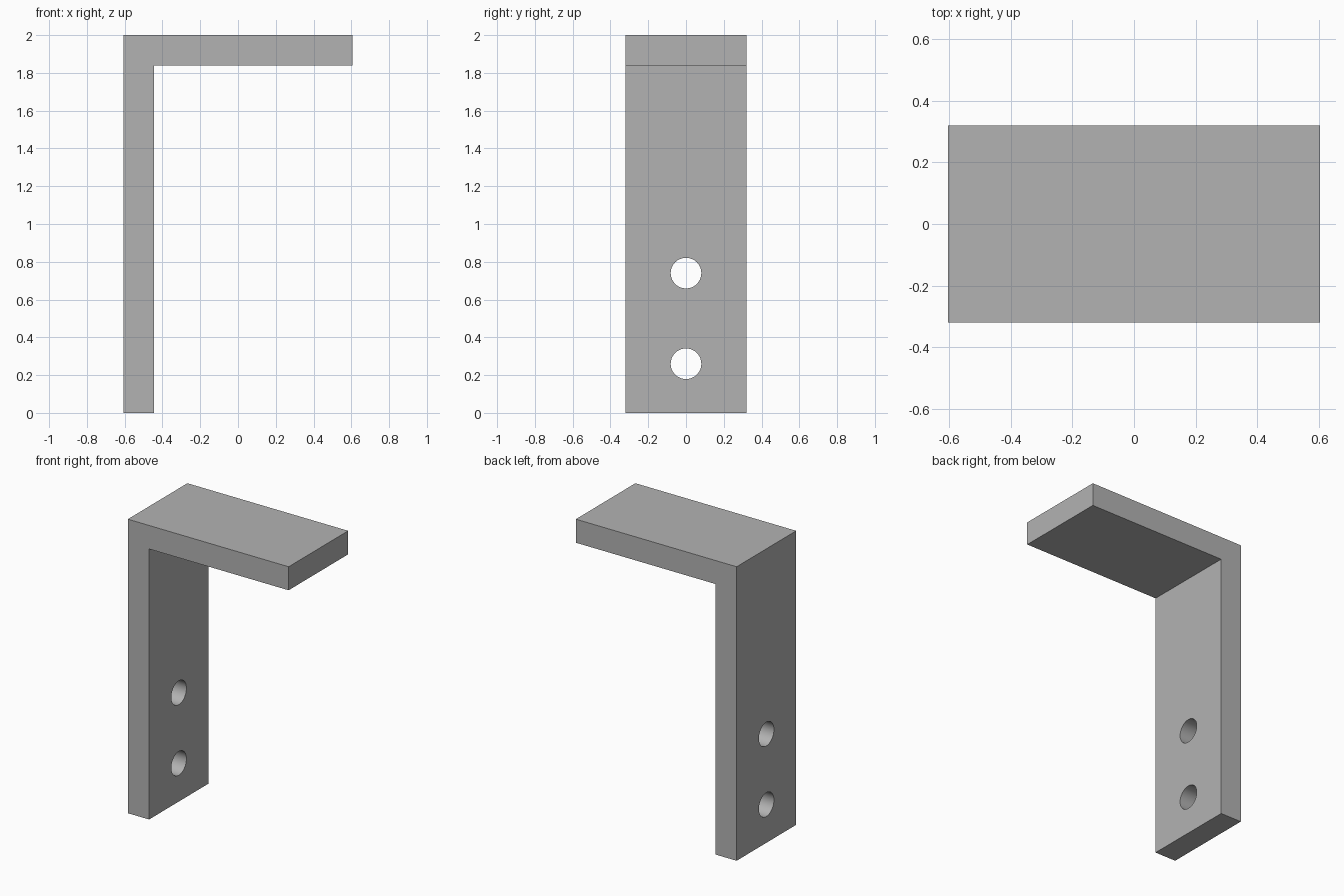
import bpy, bmesh
from math import radians

cube = bpy.data.objects.get("Cube")
if cube:
    bpy.data.objects.remove(cube, do_unlink=True)

HALF_W, HALF_D, HEIGHT, THICK = 0.605, 0.32, 2.0, 0.16
HOLE_RADIUS, HOLE_HEIGHTS = 0.081, (0.26, 0.74)

# Plain grey metal
grey = bpy.data.materials.new("grey_metal")
grey.use_nodes = True
colour = (0.45, 0.45, 0.45, 1)
grey.diffuse_color = colour
grey.node_tree.nodes["Principled BSDF"].inputs["Base Color"].default_value = colour

# Bracket: L-shaped profile extruded front to back
inner = -HALF_W + THICK
profile = [(-HALF_W, 0), (inner, 0), (inner, HEIGHT - THICK),
           (HALF_W, HEIGHT - THICK), (HALF_W, HEIGHT), (-HALF_W, HEIGHT)]
bm = bmesh.new()
face = bm.faces.new([bm.verts.new((x, -HALF_D, z)) for x, z in profile])
extruded = bmesh.ops.extrude_face_region(bm, geom=[face])["geom"]
bmesh.ops.translate(bm, vec=(0, 2 * HALF_D, 0),
                    verts=[v for v in extruded if isinstance(v, bmesh.types.BMVert)])
bmesh.ops.recalc_face_normals(bm, faces=bm.faces)
mesh = bpy.data.meshes.new("bracket")
bm.to_mesh(mesh)
bm.free()
mesh.materials.append(grey)
bracket = bpy.data.objects.new("bracket", mesh)
bpy.context.collection.objects.link(bracket)

# Screw holes through the upright
for i, z in enumerate(HOLE_HEIGHTS):
    bpy.ops.mesh.primitive_cylinder_add(
        vertices=64, radius=HOLE_RADIUS, depth=THICK * 3,
        location=(-HALF_W + THICK / 2, 0, z), rotation=(0, radians(90), 0))
    cutter = bpy.context.object
    cutter.name = f"hole_cutter_{i + 1}"
    cutter.data.materials.append(grey)
    cut = bracket.modifiers.new(f"hole_{i + 1}", "BOOLEAN")
    cut.operation, cut.solver, cut.object = "DIFFERENCE", "EXACT", cutter
    bpy.ops.object.select_all(action="DESELECT")
    bpy.context.view_layer.objects.active = bracket
    bracket.select_set(True)
    bpy.ops.object.modifier_apply(modifier=cut.name)
    bpy.data.objects.remove(cutter, do_unlink=True)

# Smooth hole walls, sharp edges elsewhere
bpy.ops.object.shade_smooth_by_angle(angle=radians(30))
